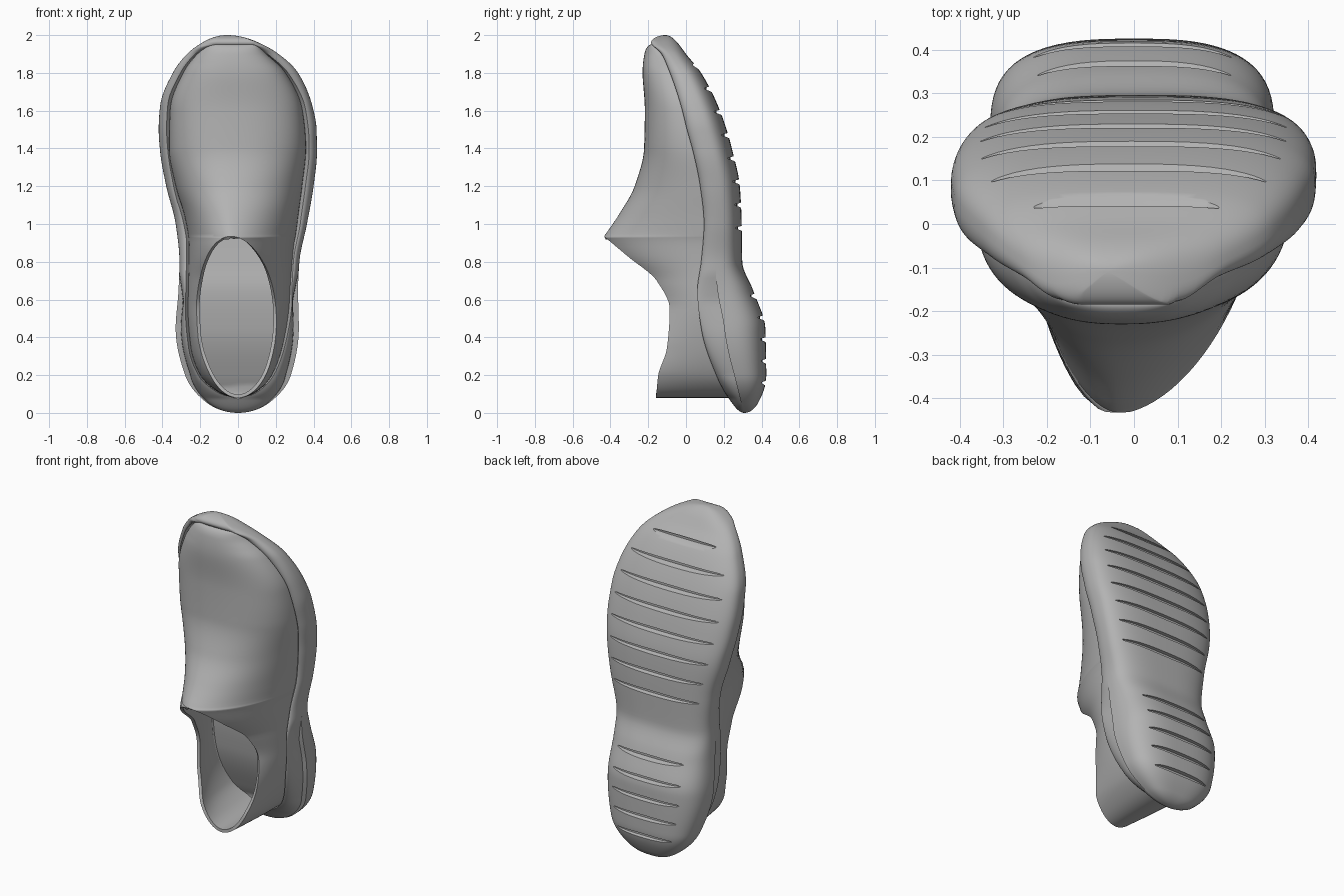
import bpy, bmesh, math

cube = bpy.data.objects.get("Cube")
if cube:
    bpy.data.objects.remove(cube, do_unlink=True)

grey = bpy.data.materials.new("plain_grey")
grey.use_nodes = True
colour = (0.45, 0.45, 0.45, 1)
grey.diffuse_color = colour
grey.node_tree.nodes["Principled BSDF"].inputs["Base Color"].default_value = colour

# Sole stations: z, left edge, right edge, lip y, underside y
SOLE = [
    (0, 0, 0, .31, .31), (.05, -.16, .16, .245, .38), (.2, -.28, .28, .16, .425),
    (.45, -.33, .322, .08, .42), (.65, -.315, .318, .06, .355), (.8, -.31, .325, .08, .298),
    (1, -.33, .365, .095, .295), (1.2, -.38, .4, .075, .285), (1.38, -.412, .418, .038, .248),
    (1.5, -.42, .416, .005, .215), (1.62, -.413, .395, -.025, .172), (1.8, -.345, .318, -.085, .08),
    (1.9, -.27, .215, -.13, 0), (1.96, -.19, .11, -.185, -.045), (2, -.06, -.06, -.11, -.11)]

# Upper stations: z, left base, right base, ridge x, rim or ridge y
UPPER = [
    (.08, 0, 0, 0, -.16), (.12, -.12, .11, 0, -.155), (.2, -.2, .18, 0, -.147),
    (.35, -.25, .235, -.005, -.1), (.55, -.265, .27, -.01, -.086), (.7, -.262, .28, -.015, -.155),
    (.83, -.26, .29, -.025, -.31), (.915, -.26, .3, -.035, -.41), (.935, -.262, .305, -.037, -.432),
    (.955, -.265, .308, -.04, -.419), (1.05, -.285, .32, -.04, -.355), (1.2, -.33, .34, -.04, -.272),
    (1.4, -.365, .36, -.03, -.222), (1.6, -.36, .342, -.03, -.218), (1.8, -.29, .252, -.03, -.23),
    (1.9, -.215, .15, -.03, -.22), (1.95, -.11, .07, -.03, -.185)]


def angle(table, z):
    """Arc parameter that makes rounded ends interpolate smoothly."""
    lo, hi = table[0][0], table[-1][0]
    t = min(max((z - lo) / (hi - lo), 0), 1)
    return math.acos(1 - 2 * t)


def stations(table, count):
    lo, hi = table[0][0], table[-1][0]
    return [lo + (hi - lo) * (1 - math.cos(math.pi * i / count)) / 2 for i in range(count + 1)]


def sample(table, z):
    """Monotone cubic interpolation of every column at height z."""
    a = [angle(table, row[0]) for row in table]
    p = angle(table, z)
    last = len(a) - 2
    k = max(i for i in range(last + 1) if a[i] <= p or i == 0)
    result = []
    for col in range(1, len(table[0])):
        v = [row[col] for row in table]

        def secant(i):
            i = min(max(i, 0), last)
            return (v[i + 1] - v[i]) / (a[i + 1] - a[i])

        def slope(i):
            d, e = secant(i - 1), secant(i)
            return 2 * d * e / (d + e) if d * e > 0 else 0

        h = a[k + 1] - a[k]
        t = (p - a[k]) / h
        s = 1 - t
        result.append(v[k] * s * s * (1 + 2 * t) + v[k + 1] * t * t * (1 + 2 * s)
                      + h * t * s * (s * slope(k) - t * slope(k + 1)))
    return result


def finish(name, bm, recalc=True):
    bmesh.ops.remove_doubles(bm, verts=bm.verts, dist=0.0002)
    if recalc:
        bmesh.ops.recalc_face_normals(bm, faces=bm.faces)
    mesh = bpy.data.meshes.new(name)
    bm.to_mesh(mesh)
    bm.free()
    mesh.materials.append(grey)
    obj = bpy.data.objects.new(name, mesh)
    bpy.context.collection.objects.link(obj)
    return obj


def apply_and_smooth(obj, mod):
    bpy.ops.object.select_all(action='DESELECT')
    obj.select_set(True)
    bpy.context.view_layer.objects.active = obj
    bpy.ops.object.modifier_apply(modifier=mod.name)
    bpy.ops.object.shade_smooth_by_angle(angle=math.radians(38))


def bridge(bm, rows, closed, flip=False):
    rows = [[bm.verts.new(p) for p in row] for row in rows]
    n = len(rows[0])
    for low, high in zip(rows, rows[1:]):
        for j in range(n if closed else n - 1):
            k = (j + 1) % n
            quad = (low[j], low[k], high[k], high[j])
            bm.faces.new(quad[::-1] if flip else quad)
    return rows


ROUND = 3  # squareness of the underside


def sole_shape(z):
    left, right, lip, under = sample(SOLE, z)
    return (left + right) / 2, (right - left) / 2, lip, lip + .36 * (under - lip), under


def underside(x, z):
    centre, half, lip, mid, under = sole_shape(z)
    k = min(abs(x - centre) / half, 1)
    return mid + (under - mid) * (1 - k ** ROUND) ** (1 / ROUND)


def sole_half(z, side):
    """Half ring: footbed, lip, side wall, heel step, underside."""
    centre, half, lip, mid, under = sole_shape(z)
    base = sample(UPPER, z)[0 if side < 0 else 1]
    edge = max(min(side * (base * 1.05 - centre), half * .9), 0)
    dip = .05 * min(1, edge / .15) * min(1, max(0, (1.94 - z) / .06))
    step = .028 * min(1, max(0, (.74 - z) / .15)) * min(1, z / .2)
    pts = [(edge * f, lip + dip) for f in (0, .3, .6, .88)]
    for i in range(10):
        u = math.pi / 2 * i / 9
        pts.append((edge + (half - step - edge) * math.sin(u), lip + (mid - lip) * (1 - math.cos(u))))
    for i in range(19):
        u = math.pi / 2 * i / 18
        c, s = max(math.cos(u), 0), math.sin(u)
        pts.append((half * c ** (2 / ROUND), mid + (under - mid) * s ** (2 / ROUND)))
    return [(centre + side * x, y, z) for x, y in pts]


# Sole
bm = bmesh.new()
bridge(bm, [sole_half(z, 1) + sole_half(z, -1)[-2:0:-1] for z in stations(SOLE, 130)], True)
sole = finish("sole", bm)

# Tread grooves: lens-shaped blades that follow the underside
bm = bmesh.new()
grooves = [(1.84 - .123 * i, .7 if i == 0 else .84) for i in range(8)]
grooves += [(.62 - .115 * i, .7) for i in range(5)]
for z, reach in grooves:
    centre, half = sole_shape(z)[:2]
    blade = []
    for i in range(25):
        s = -math.cos(math.pi * i / 24)
        x = centre + reach * half * s
        lens = math.sqrt(max(1 - s * s, 0))
        y, tall = underside(x, z), .002 + .016 * lens
        deep = y - .003 - .017 * lens
        blade.append([(x, deep, z - tall / 2), (x, y + .05, z - tall * 2),
                      (x, y + .05, z + tall), (x, deep, z + tall / 2)])
    rings = bridge(bm, blade, True)
    bm.faces.new(rings[0])
    bm.faces.new(rings[-1])
cutter = finish("tread_cutter", bm)
cutter.hide_render = True
cut = sole.modifiers.new("tread", 'BOOLEAN')
cut.operation, cut.solver, cut.object = 'DIFFERENCE', 'EXACT', cutter
apply_and_smooth(sole, cut)
bpy.data.objects.remove(cutter, do_unlink=True)


def upper_half(z, side):
    """Part of an arch from the sole lip up to the opening rim or the ridge."""
    left, right, ridge, top = sample(UPPER, z)
    width = abs((left if side < 0 else right) - ridge)
    lip = sample(SOLE, z)[2] + .04 * min(1, max(0, (1.95 - z) / .1))
    opening = .212 * math.sqrt(max(0, 1 - ((z - .5075) / .4275) ** 2))
    ratio = min(opening / max(width, .001), .82)
    n = 1.75 + .65 * min(1, max(0, (z - .95) / .45))
    end = math.acos(ratio ** (n / 2))
    pts = []
    for i in range(25):
        u = end * i / 24
        c, s = max(math.cos(u), 0) ** (2 / n), (math.sin(u) / math.sin(end)) ** (2 / n)
        pts.append((ridge + side * width * c, lip + (top - lip) * s, z))
    return pts


# Upper with its foot opening
bm = bmesh.new()
levels = sorted(stations(UPPER, 130) + [.925, .931, .934, .935])
for side in (-1, 1):
    bridge(bm, [upper_half(z, side) for z in levels], False, side > 0)
upper = finish("upper", bm, False)
shell = upper.modifiers.new("thickness", 'SOLIDIFY')
shell.thickness, shell.offset = .018, -1
apply_and_smooth(upper, shell)
